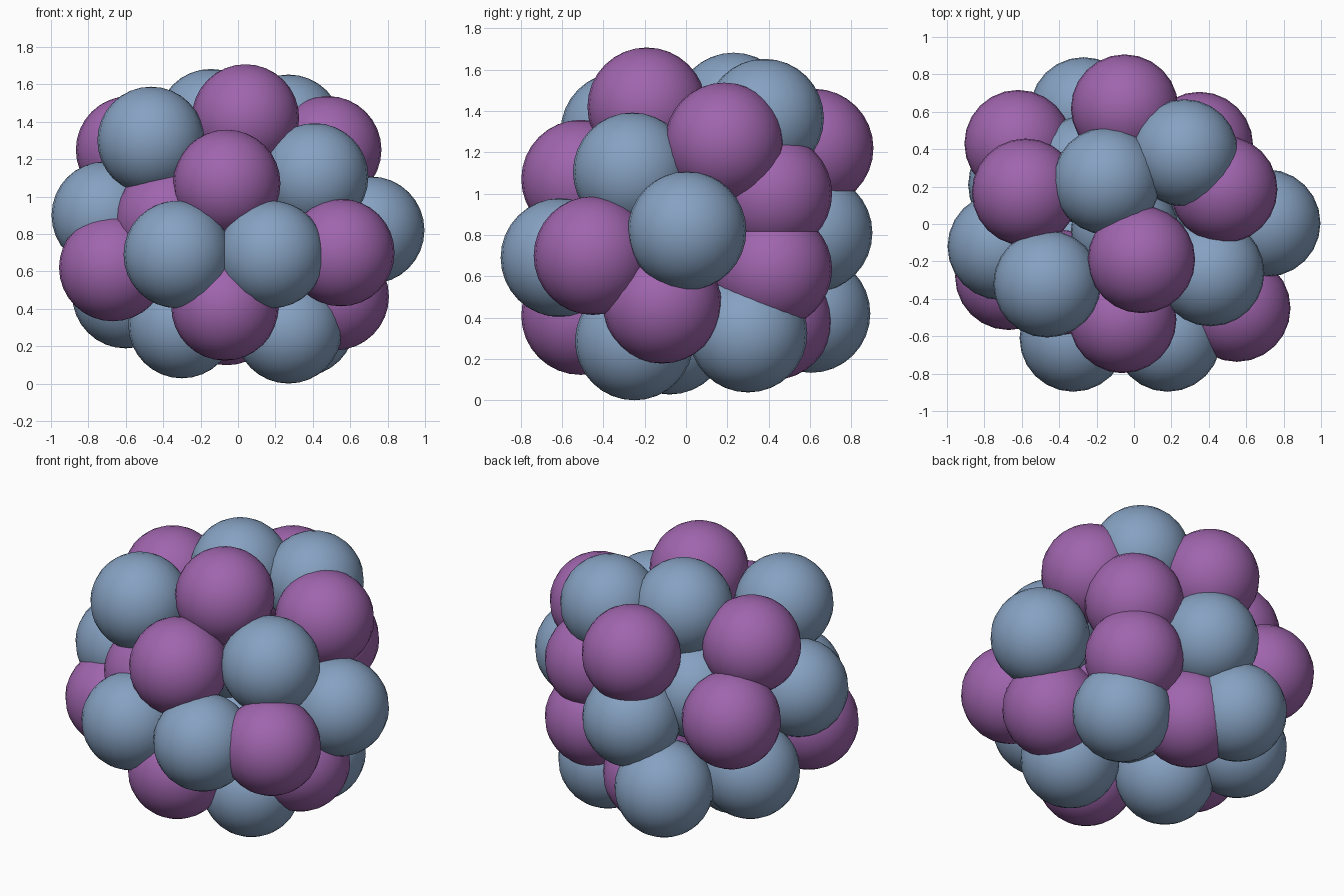
import bpy

RADIUS = 0.287

# Centres of the purple balls
PURPLE = [
    (-0.06, -0.51, 1.07), (-0.07, -0.51, 0.41), (-0.67, -0.28, 0.62),
    (-0.37, -0.32, 0.88), (-0.58, 0.17, 1.25), (-0.62, 0.43, 0.88),
    (0.55, -0.45, 0.70), (0.48, 0.185, 1.25), (0.04, -0.19, 1.42),
    (0.52, -0.115, 0.465), (0.35, 0.42, 1.00), (0.35, 0.42, 0.635),
    (-0.05, 0.62, 1.22), (-0.06, 0.42, 0.385),
]

# Centres of the blue balls (the last two sit inside the cluster)
BLUE = [
    (-0.325, -0.61, 0.69), (0.18, -0.61, 0.69), (-0.465, -0.32, 1.30),
    (-0.71, -0.12, 0.90), (-0.60, 0.21, 0.475), (-0.30, -0.08, 0.315),
    (0.27, -0.25, 0.287), (0.41, -0.26, 1.105), (0.71, 0.005, 0.82),
    (-0.145, 0.23, 1.395), (0.27, 0.38, 1.365), (-0.05, 0.615, 0.81),
    (-0.27, 0.605, 0.42), (0.34, 0.30, 0.325), (-0.27, 0.29, 0.93),
    (0.03, 0.03, 0.55), (-0.05, -0.03, 1.00),
]


def material(name, color):
    mat = bpy.data.materials.new(name)
    mat.diffuse_color = color
    return mat


def ball_mesh(name, mat):
    """One smooth ball mesh, shared by every ball of the same colour."""
    bpy.ops.mesh.primitive_uv_sphere_add(segments=24, ring_count=16, radius=RADIUS)
    obj = bpy.context.object
    bpy.ops.object.shade_smooth()
    mesh = obj.data
    mesh.name = name
    mesh.materials.append(mat)
    bpy.data.objects.remove(obj)
    return mesh


def place_balls(name, centres, color):
    mesh = ball_mesh(name, material(name + "_paint", color))
    for i, centre in enumerate(centres, 1):
        ball = bpy.data.objects.new(f"{name}_{i:02d}", mesh)
        ball.location = centre
        bpy.context.collection.objects.link(ball)


# Packed cluster of two kinds of balls
place_balls("purple_ball", PURPLE, (0.35, 0.13, 0.42, 1))
place_balls("blue_ball", BLUE, (0.24, 0.36, 0.54, 1))
